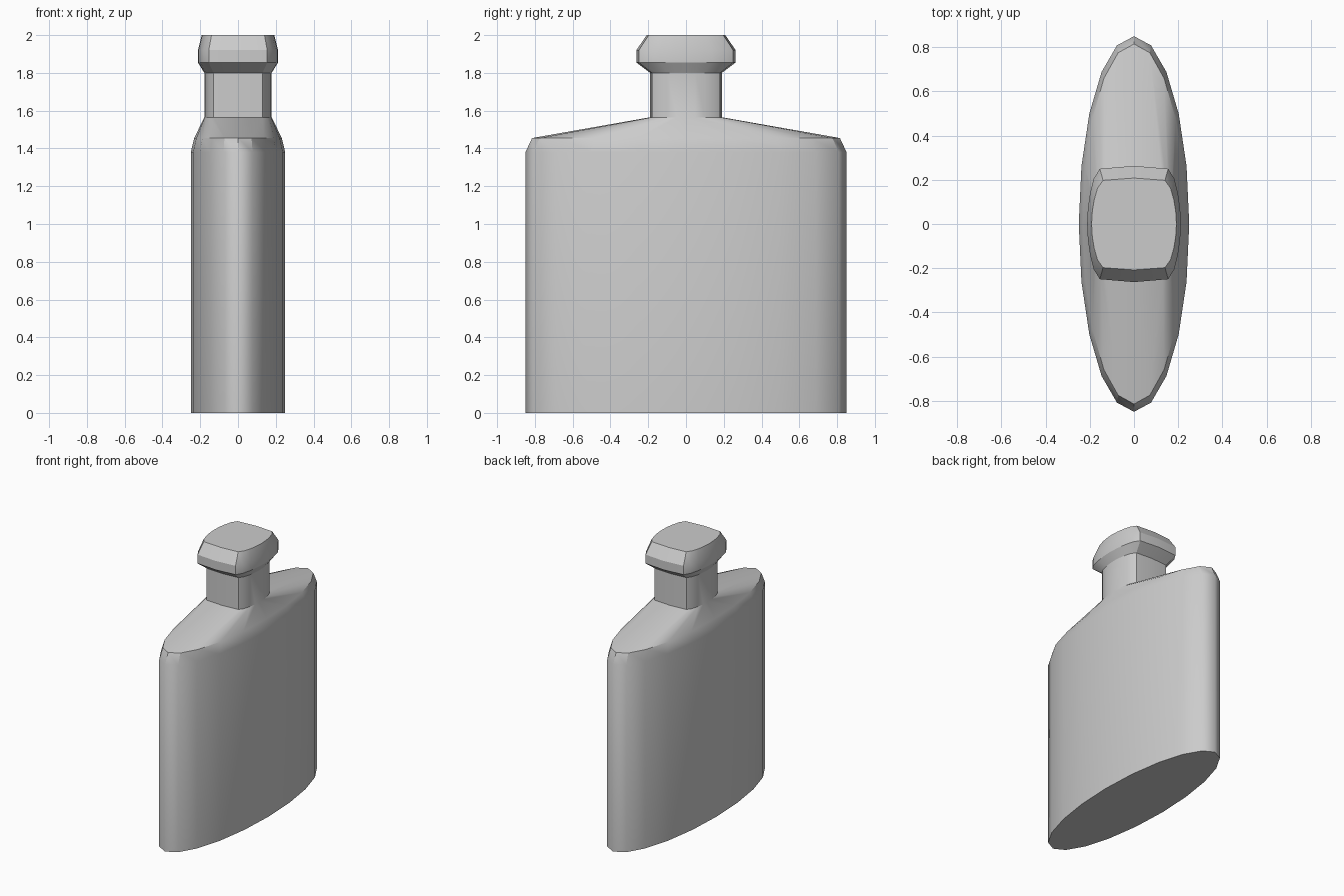
import bpy
import bmesh
from math import sin, cos, radians, pi

cube = bpy.data.objects.get("Cube")
if cube:
    bpy.data.objects.remove(cube, do_unlink=True)

STEPS = 5  # ring segments per quarter

grey = bpy.data.materials.new("plain_grey")
grey.use_nodes = True
colour = (0.6, 0.6, 0.6, 1)
grey.diffuse_color = colour
grey.node_tree.nodes["Principled BSDF"].inputs["Base Color"].default_value = colour


def full_ring(quarter):
    """Mirror a quarter outline, running from the +y tip to the +x side."""
    right = quarter + [(x, -y) for x, y in quarter[-2::-1]]
    return right + [(-x, y) for x, y in right[-2:0:-1]]


def ellipse(rx, ry):
    steps = [i * pi / 2 / STEPS for i in range(STEPS + 1)]
    return full_ring([(rx * sin(a), ry * cos(a)) for a in steps])


# Unit quarter outline of the rounded rectangle used by neck and stopper
ROUNDED = [(0, 1), (0.73, 0.95), (0.86, 0.78), (0.94, 0.52), (0.985, 0.26), (1, 0)]


def rounded(rx, ry):
    return full_ring([(x * rx, y * ry) for x, y in ROUNDED])


def loft(name, sections):
    """Skin a closed solid through a stack of (height, ring) sections."""
    bm = bmesh.new()
    rings = [[bm.verts.new((x, y, z)) for x, y in ring] for z, ring in sections]
    for low, high in zip(rings, rings[1:]):
        n = len(low)
        for i in range(n):
            j = (i + 1) % n
            bm.faces.new((low[i], low[j], high[j], high[i]))
    bm.faces.new(rings[0])
    bm.faces.new(rings[-1])
    bmesh.ops.recalc_face_normals(bm, faces=bm.faces)
    mesh = bpy.data.meshes.new(name)
    bm.to_mesh(mesh)
    bm.free()
    mesh.materials.append(grey)
    obj = bpy.data.objects.new(name, mesh)
    bpy.context.collection.objects.link(obj)
    bpy.ops.object.select_all(action="DESELECT")
    obj.select_set(True)
    bpy.context.view_layer.objects.active = obj
    bpy.ops.object.shade_smooth_by_angle(angle=radians(30))
    return obj


# Flat oval body with chamfered, sloping shoulders and a squarish neck
body = loft("bottle_body", [
    (0, ellipse(0.25, 0.85)),
    (1.38, ellipse(0.25, 0.85)),
    (1.455, ellipse(0.232, 0.815)),
    (1.565, rounded(0.178, 0.19)),
    (1.805, rounded(0.178, 0.19)),
])

# Keep the tall side wall smooth all the way round
mesh = body.data
for edge in mesh.edges:
    heights = [mesh.vertices[v].co.z for v in edge.vertices]
    if abs(heights[0] - heights[1]) > 1:
        edge.use_edge_sharp = False

# Stopper flaring out over the neck
loft("stopper", [
    (1.80, rounded(0.178, 0.19)),
    (1.855, rounded(0.212, 0.263)),
    (1.92, rounded(0.212, 0.263)),
    (2.0, rounded(0.192, 0.208)),
])
